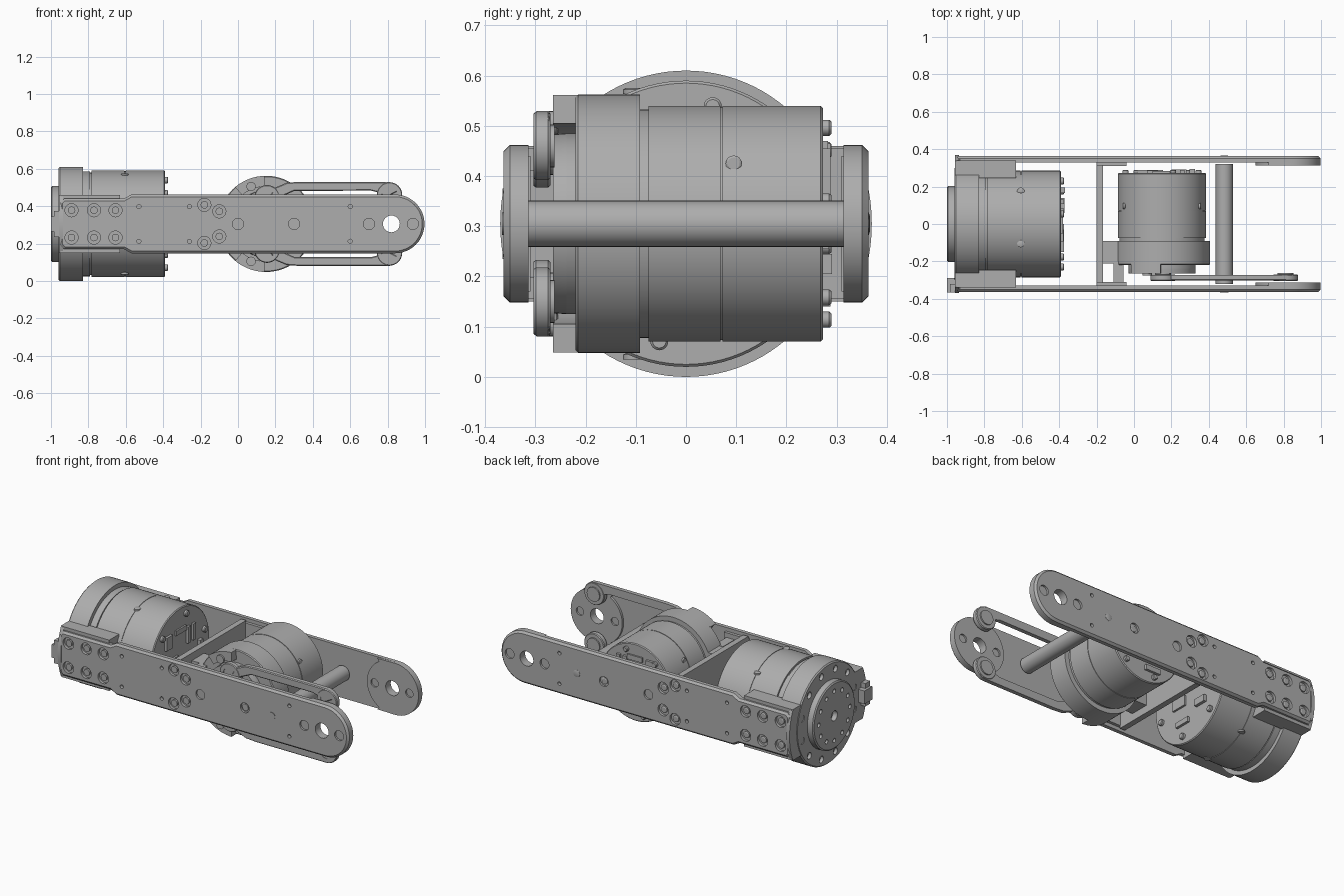
import bpy, bmesh, math
from math import sin, cos, pi, radians
from mathutils import Vector

if "Cube" in bpy.data.objects:
    bpy.data.objects.remove(bpy.data.objects["Cube"])

MID = 0.305  # height of the arm's centre line


def material(name, value):
    m = bpy.data.materials.new(name)
    m.use_nodes = True
    m.diffuse_color = (value, value, value, 1)
    m.node_tree.nodes["Principled BSDF"].inputs["Base Color"].default_value = (value, value, value, 1)
    return m


GREY = material("machined grey", 0.42)


def finish(name, bm):
    bmesh.ops.recalc_face_normals(bm, faces=bm.faces)
    me = bpy.data.meshes.new(name)
    bm.to_mesh(me)
    bm.free()
    me.materials.append(GREY)
    me.shade_smooth()
    me.set_sharp_from_angle(angle=radians(30))
    ob = bpy.data.objects.new(name, me)
    bpy.context.collection.objects.link(ob)
    return ob


def place(axis, centre, a, b, t):
    v = {"x": (t, a, b), "y": (b, t, a), "z": (a, b, t)}[axis]
    return Vector(v) + Vector(centre)


def add_lathe(bm, axis, centre, profile, n=64, closed=False):
    """Revolve (position, radius) pairs; closed makes a ring, otherwise ends are capped."""
    rings = [[bm.verts.new(place(axis, centre, r * cos(2 * pi * i / n), r * sin(2 * pi * i / n), t))
              for i in range(n)] for t, r in profile]
    pairs = list(zip(rings, rings[1:]))
    if closed:
        pairs.append((rings[-1], rings[0]))
    else:
        bm.faces.new(rings[0])
        bm.faces.new(rings[-1])
    for p, q in pairs:
        for i in range(n):
            j = (i + 1) % n
            bm.faces.new((p[i], p[j], q[j], q[i]))


def lathe(name, axis, centre, profile, n=64, closed=False):
    bm = bmesh.new()
    add_lathe(bm, axis, centre, profile, n, closed)
    return finish(name, bm)


def add_box(bm, lo, hi):
    lo, hi = Vector(lo), Vector(hi)
    r = bmesh.ops.create_cube(bm, size=1)
    for v in r["verts"]:
        v.co = Vector(c * s for c, s in zip(v.co, hi - lo)) + (lo + hi) / 2


def box(name, lo, hi):
    bm = bmesh.new()
    add_box(bm, lo, hi)
    return finish(name, bm)


def prism(name, outline, start, end, axis="y", bevel=0, bevel_at=None):
    """Extrude an outline along y (points are x, z) or x (points are y, z)."""
    def at(p, t):
        return (p[0], t, p[1]) if axis == "y" else (t, p[0], p[1])
    bm = bmesh.new()
    f = bm.faces.new([bm.verts.new(at(p, start)) for p in outline])
    ext = bmesh.ops.extrude_face_region(bm, geom=[f])
    for v in ext["geom"]:
        if isinstance(v, bmesh.types.BMVert):
            v.co[1 if axis == "y" else 0] = end
    if bevel:
        rim = [e for e in bm.edges if all(abs(v.co.y - bevel_at) < 1e-4 for v in e.verts)]
        bmesh.ops.bevel(bm, geom=rim, offset=bevel, segments=1, affect="EDGES")
    return finish(name, bm)


def arc(cx, cz, r, a0, a1, n=24):
    return [(cx + r * cos(radians(a0 + (a1 - a0) * i / n)),
             cz + r * sin(radians(a0 + (a1 - a0) * i / n))) for i in range(n + 1)]


def cut(ob, cylinders):
    """Subtract (axis, centre, radius, half depth) holes and bake the result."""
    bm = bmesh.new()
    for axis, c, r, d in cylinders:
        add_lathe(bm, axis, c, [(-d, r), (d, r)], 24)
    tool = finish("hole_cutter", bm)
    tool.hide_render = True
    mod = ob.modifiers.new("holes", "BOOLEAN")
    mod.object, mod.operation, mod.solver = tool, "DIFFERENCE", "EXACT"
    dg = bpy.context.evaluated_depsgraph_get()
    me = bpy.data.meshes.new_from_object(ob.evaluated_get(dg))
    ob.modifiers.clear()
    ob.data = me
    me.shade_smooth()
    me.set_sharp_from_angle(angle=radians(30))
    bpy.data.objects.remove(tool)


def screws(name, axis, spots, r=0.02, h=0.008):
    bm = bmesh.new()
    for s in spots:
        add_lathe(bm, axis, s, [(-h, r), (h * 0.6, r), (h, r * 0.75)], 16)
    finish(name, bm)


def circle_spots(axis, c, r, n, phase=0):
    return [place(axis, c, r * cos(2 * pi * i / n + phase), r * sin(2 * pi * i / n + phase), 0) for i in range(n)]


# Side plates with rounded ends, inner pads, mounting blocks and bolts
end = arc(0.84, MID, 0.157, -90, 90)
plate_outline = [(-0.95, 0.19), (-0.93, 0.17), (-0.61, 0.17), (-0.57, 0.148)] + end + \
                [(-0.57, 0.462), (-0.61, 0.44), (-0.93, 0.44), (-0.95, 0.42)]
grid = [(x, MID + s * 0.073) for x in (-0.89, -0.77, -0.655) for s in (-1, 1)]
cluster = [(x, MID + s * d) for x, d in ((-0.18, 0.102), (-0.1, 0.067)) for s in (-1, 1)]
small = [(x, MID + s * 0.093) for x in (-0.53, -0.26, 0.6) for s in (-1, 1)]
pivots = [(0.0, MID), (0.3, MID), (0.7, MID), (0.935, MID)]
for side, label in ((-1, "front"), (1, "back")):
    out = side * 0.363
    plate = prism(label + "_side_plate", plate_outline, side * 0.328, out, bevel=0.012, bevel_at=out)
    holes = [("y", (0.82, side * 0.34, MID), 0.045, 0.1)]
    holes += [("y", (x, out, z), 0.035, 0.016) for x, z in grid + cluster]
    holes += [("y", (x, out, z), 0.011, 0.02) for x, z in small]
    holes += [("y", (x, out, z), 0.03, 0.012) for x, z in pivots]
    cut(plate, holes)
    screws(label + "_plate_screws", "y", [(x, side * 0.35, z) for x, z in grid + cluster + [(0.3, MID)]], 0.02)
    screws(label + "_rod_screw", "y", [(0.483, side * 0.361, MID)], 0.022, 0.005)
    # Thick pad at the joint end
    pad = prism(label + "_joint_pad", [(0.72, 0.15)] + end + [(0.72, 0.46)] + arc(0.81, MID, 0.16, 120, 240),
                side * 0.314, side * 0.33)
    cut(pad, [("y", (0.82, side * 0.32, MID), 0.045, 0.1)] +
        [("y", (x, side * 0.314, MID), 0.025, 0.01) for x in (0.7, 0.935)])
    # Pad where the cross wall meets the plate
    box(label + "_wall_pad", (-0.2, min(side * 0.31, side * 0.33), 0.17), (-0.04, max(side * 0.31, side * 0.33), 0.44))
    box(label + "_mount_block", (-0.95, min(side * 0.245, side * 0.34), 0.15),
        (-0.63, max(side * 0.245, side * 0.34), 0.46))

# Cross wall and round spacer rod
box("cross_wall", (-0.2, -0.315, 0.155), (-0.165, 0.315, 0.455))
lathe("spacer_rod", "y", (0.483, 0, MID), [(-0.32, 0.046), (0.32, 0.046)], 32)

# Base motor along x
C1 = (0, 0, MID)
flange = lathe("base_motor_flange", "x", C1, [(-0.96, 0.298), (-0.953, 0.305), (-0.83, 0.305), (-0.83, 0.28), (-0.79, 0.28)], 96)
cut(flange, [("x", p, 0.02, 0.02) for p in circle_spots("x", (-0.96, 0, MID), 0.26, 12, pi / 12)])
lathe("base_motor_body", "x", C1, [(-0.80, 0.274), (-0.782, 0.274), (-0.782, 0.285), (-0.606, 0.285), (-0.606, 0.282),
                                 (-0.602, 0.282), (-0.602, 0.285), (-0.395, 0.285), (-0.39, 0.28)], 96)
output = lathe("base_output_disc", "x", C1, [(-1.0, 0.195), (-0.994, 0.203), (-0.95, 0.203)])
cut(output, [("x", p, 0.013, 0.02) for p in circle_spots("x", (-1, 0, MID), 0.15, 12)] + [("x", (-1, 0, MID), 0.03, 0.03)])
wing = math.degrees(math.asin(0.155 / 0.37))
prism("base_end_collar", arc(0, MID, 0.37, -wing, wing) + arc(0, MID, 0.37, 180 - wing, 180 + wing), -0.957, -0.935, axis="x")
# Cable socket beside the output disc
box("cable_socket", (-1.0, -0.365, 0.265), (-0.955, -0.29, 0.345))
box("cable_socket_lip", (-0.985, -0.365, 0.235), (-0.955, -0.32, 0.375))
screws("base_motor_side_screws", "z", [(-0.605, y, MID + s * 0.264) for y in (-0.105,) for s in (-1, 1)] +
       [(-0.605, 0.175, MID + s * 0.224) for s in (-1, 1)], 0.02, 0.006)

# Knee motor along y
C2 = (0.15, 0, MID)
lathe("knee_motor_flange", "y", C2, [(-0.22, 0.252), (-0.215, 0.257), (-0.092, 0.257), (-0.092, 0.237)], 96)
lathe("knee_motor_body", "y", C2, [(-0.1, 0.228), (-0.075, 0.228), (-0.075, 0.235), (0.069, 0.235), (0.069, 0.232),
                                (0.073, 0.232), (0.073, 0.235), (0.268, 0.235), (0.273, 0.23)], 96)
lathe("knee_output_ring", "y", C2, [(-0.238, 0.18), (-0.21, 0.18)])
lathe("knee_output_disc", "y", C2, [(-0.265, 0.17), (-0.265, 0.178), (-0.238, 0.18)])
box("knee_mount_bridge", (-0.165, -0.21, 0.2), (-0.03, -0.092, 0.41))
for s, label in ((1, "upper"), (-1, "lower")):
    lug = arc(C2[0], MID, 0.257, s * 92, s * 130, 10) + arc(C2[0], MID, 0.2, s * 130, s * 92, 10)
    prism(label + "_knee_lug", lug, -0.265, -0.21)
    box(label + "_knee_post", (-0.11, -0.325, MID + s * 0.067 - 0.04), (-0.055, -0.2, MID + s * 0.067 + 0.04))
    screws(label + "_lug_screw", "y", [(0.07, -0.265, MID + s * 0.2)], 0.025, 0.01)
    # Push link with an eye at each end
    bar = [(0.17, 0.15), (0.2, 0.195), (0.26, 0.22), (0.33, 0.225), (0.81, 0.225), (0.85, 0.21),
           (0.865, 0.18), (0.79, 0.14), (0.75, 0.168), (0.71, 0.178), (0.3, 0.176), (0.22, 0.14), (0.2, 0.11)]
    prism(label + "_push_link", [(x, MID + s * z) for x, z in bar], -0.302, -0.272, bevel=0.005, bevel_at=-0.302)
    for x, dz, where in ((0.155, 0.14, "knee"), (0.81, 0.155, "joint")):
        c = (x, 0, MID + s * dz)
        lathe(f"{label}_{where}_eye", "y", c, [(-0.299, 0.068), (-0.275, 0.068), (-0.27, 0.064), (-0.27, 0.042),
                                            (-0.304, 0.042), (-0.304, 0.064)], 40, closed=True)
        lathe(f"{label}_{where}_pin", "y", c, [(-0.298, 0.022), (-0.298, 0.043), (-0.262, 0.043), (-0.262, 0.03)], 24)
screws("knee_motor_side_screws", "x", [(0.15 + s * 0.202, 0.095, 0.425) for s in (-1, 1)], 0.016, 0.006)

# Rear circuit covers and connectors of both motors: (across, up, half width, half height, rise)
parts = [(-0.12, 0.12, 0.03, 0.04, 0.015), (0.0, 0.15, 0.05, 0.015, 0.01), (0.12, 0.1, 0.012, 0.05, 0.015),
         (0.07, 0.1, 0.012, 0.05, 0.015), (-0.08, -0.02, 0.05, 0.03, 0.012), (0.1, -0.08, 0.04, 0.02, 0.018),
         (-0.05, -0.15, 0.05, 0.015, 0.015), (0.18, 0.0, 0.015, 0.03, 0.02)]
bm1, bm2 = bmesh.new(), bmesh.new()
for a, b, w, h, r in parts:
    add_box(bm1, (-0.395, a - w, MID + b - h), (-0.39 + r, a + w, MID + b + h))
    add_box(bm2, (0.15 + a * 0.9 - w, 0.268, MID + b - h), (0.15 + a * 0.9 + w, 0.273 + r, MID + b + h))
finish("base_motor_connectors", bm1)
finish("knee_motor_connectors", bm2)
screws("base_motor_rear_screws", "x", circle_spots("x", (-0.385, 0, MID), 0.24, 6, 0.3), 0.018, 0.012)
screws("knee_motor_rear_screws", "y", circle_spots("y", (0.15, 0.278, MID), 0.2, 6, 0.3), 0.016, 0.012)
